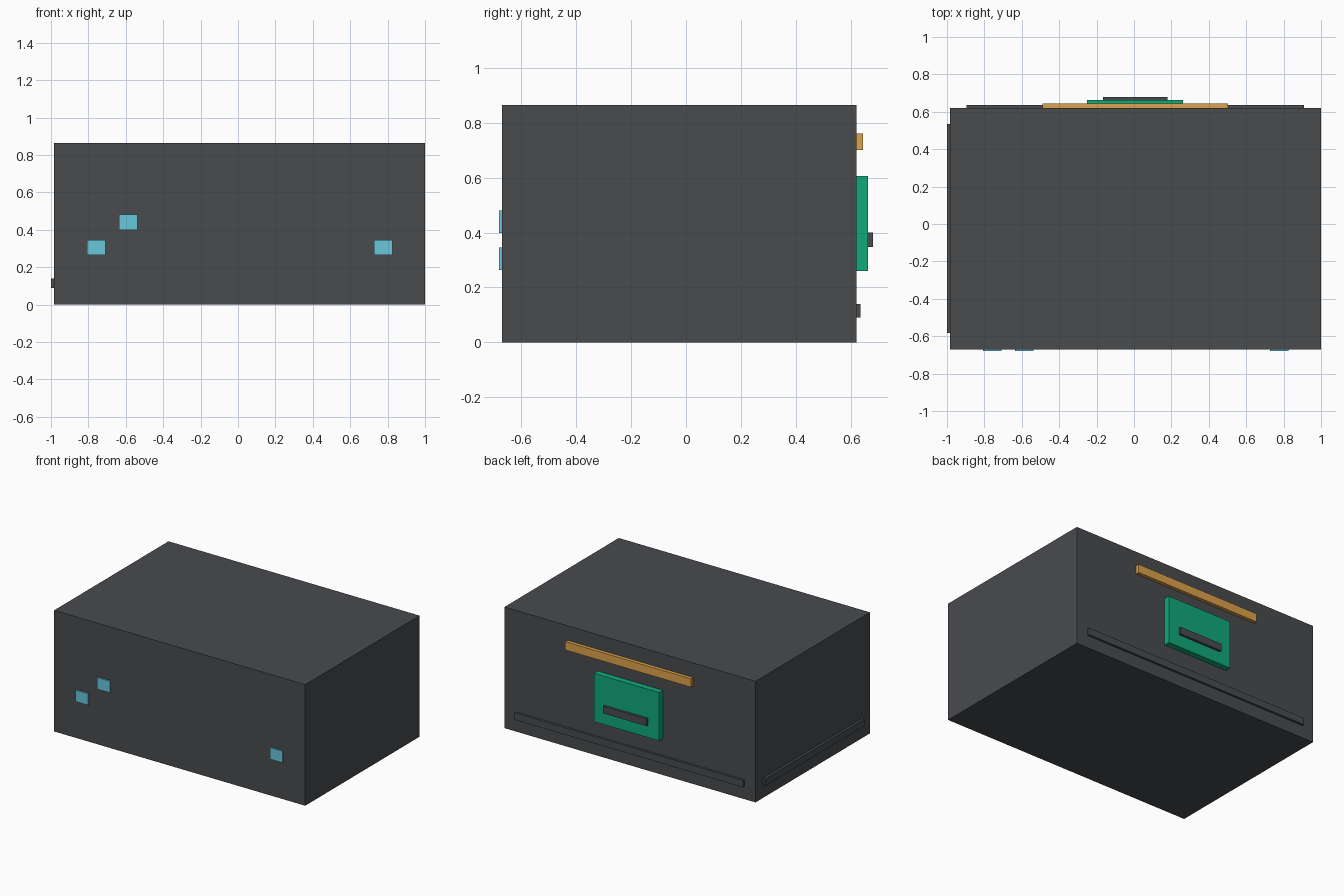
import bpy
import bmesh
from mathutils import Vector

if "Cube" in bpy.data.objects:
    bpy.data.objects.remove(bpy.data.objects["Cube"])


def material(name, rgb):
    m = bpy.data.materials.new(name)
    m.diffuse_color = (*rgb, 1)
    m.use_nodes = True
    m.node_tree.nodes["Principled BSDF"].inputs["Base Color"].default_value = m.diffuse_color
    return m


DARK = material("charcoal", (0.065, 0.07, 0.076))
GREEN = material("green", (0.005, 0.4, 0.19))
ORANGE = material("orange", (0.72, 0.36, 0.07))
CYAN = material("light_blue", (0.14, 0.57, 0.72))


def box(name, x, y, z, mat):
    """Box spanning the given (min, max) range on each axis."""
    lo, hi = Vector((x[0], y[0], z[0])), Vector((x[1], y[1], z[1]))
    bm = bmesh.new()
    bmesh.ops.create_cube(bm, size=1)
    bmesh.ops.scale(bm, vec=hi - lo, verts=bm.verts)
    bmesh.ops.translate(bm, vec=(lo + hi) / 2, verts=bm.verts)
    mesh = bpy.data.meshes.new(name)
    bm.to_mesh(mesh)
    bm.free()
    mesh.materials.append(mat)
    obj = bpy.data.objects.new(name, mesh)
    bpy.context.collection.objects.link(obj)
    return obj


LEFT, FRONT, BACK = -0.983, -0.67, 0.62

# Main case
box("case_body", (LEFT, 1.0), (FRONT, BACK), (0, 0.864), DARK)

# Small light blue tiles on the front
for i, (x, z) in enumerate([(-0.758, 0.305), (-0.586, 0.44), (0.777, 0.305)]):
    box(f"front_tile_{i + 1}", (x - 0.05, x + 0.05), (FRONT - 0.01, FRONT),
        (z - 0.041, z + 0.041), CYAN)

# Low trim strips on the back and left side
box("back_trim", (-0.895, 0.91), (BACK, 0.636), (0.09, 0.14), DARK)
box("left_trim", (-1.0, LEFT), (-0.583, 0.535), (0.09, 0.14), DARK)

# Back: upper rail, raised panel and the bar on the panel
box("back_rail", (-0.49, 0.503), (BACK, 0.645), (0.70, 0.76), ORANGE)
box("back_panel", (-0.252, 0.263), (BACK, 0.663), (0.26, 0.605), GREEN)
box("panel_bar", (-0.165, 0.178), (0.663, 0.68), (0.348, 0.40), DARK)
